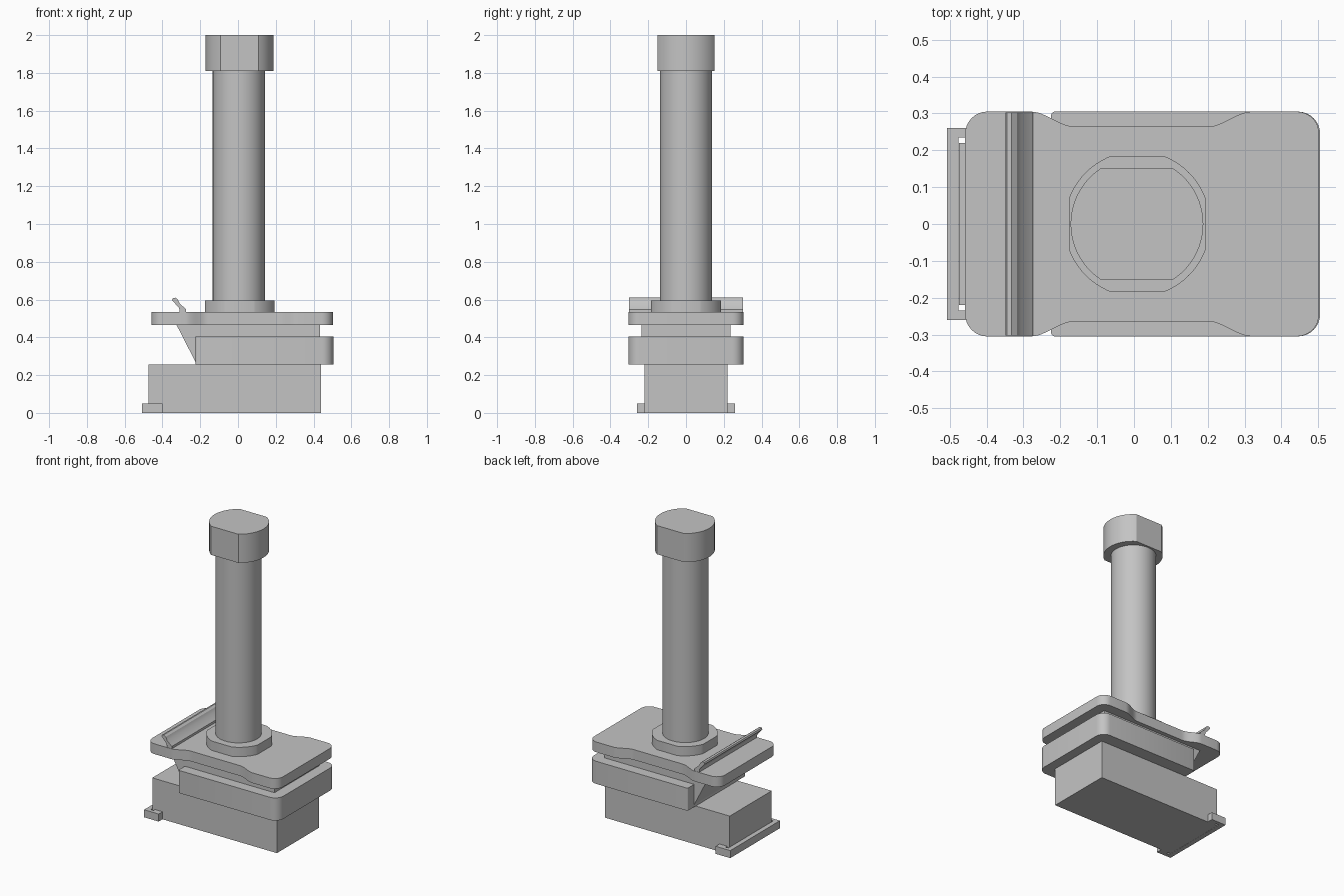
import bpy, bmesh, math

cube = bpy.data.objects.get("Cube")
if cube:
    bpy.data.objects.remove(cube, do_unlink=True)

grey = bpy.data.materials.new("plain grey")
grey.use_nodes = True
colour = (0.55, 0.55, 0.55, 1)
grey.diffuse_color = colour
grey.node_tree.nodes["Principled BSDF"].inputs["Base Color"].default_value = colour


def extrude(name, outline, low, high, axis="z"):
    """Extrude an (x, y) outline along z, or an (x, z) outline along y."""
    place = (lambda p, h: (p[0], p[1], h)) if axis == "z" else (lambda p, h: (p[0], h, p[1]))
    bm = bmesh.new()
    base = bm.faces.new([bm.verts.new(place(p, low)) for p in outline])
    moved = bmesh.ops.extrude_face_region(bm, geom=[base])["geom"]
    shift = place((0, 0), high - low)
    bmesh.ops.translate(bm, vec=shift, verts=[g for g in moved if isinstance(g, bmesh.types.BMVert)])
    bmesh.ops.recalc_face_normals(bm, faces=bm.faces)
    mesh = bpy.data.meshes.new(name)
    bm.to_mesh(mesh)
    bm.free()
    mesh.materials.append(grey)
    obj = bpy.data.objects.new(name, mesh)
    bpy.context.collection.objects.link(obj)
    bpy.ops.object.select_all(action="DESELECT")
    obj.select_set(True)
    bpy.context.view_layer.objects.active = obj
    bpy.ops.object.shade_smooth_by_angle(angle=math.radians(25))
    return obj


def box(name, x0, x1, y0, y1, z0, z1):
    return extrude(name, [(x0, y0), (x1, y0), (x1, y1), (x0, y1)], z0, z1)


def arc(cx, cy, r, start, steps=8):
    """Quarter turn, anticlockwise from a start angle in degrees."""
    angles = [math.radians(start + 90 * i / steps) for i in range(steps + 1)]
    return [(cx + r * math.cos(a), cy + r * math.sin(a)) for a in angles]


def flat_circle(cx, r, flat_x, flat_y, steps=72):
    """Circle with its sides cut flat at the given half widths."""
    cuts = [math.acos(min(1, flat_x / r)), math.asin(min(1, flat_y / r))]
    angles = {round(2 * math.pi * i / steps, 5) for i in range(steps)}
    for c in cuts:
        angles |= {round(a % (2 * math.pi), 5) for a in (c, math.pi - c, math.pi + c, -c)}
    points = []
    for a in sorted(angles):
        x, y = r * math.cos(a), r * math.sin(a)
        if abs(x) < flat_x + 0.0001 and abs(y) < flat_y + 0.0001:
            points.append((cx + x, y))
    return points


# Switch body and its end clip
box("base_body", -0.475, 0.44, -0.22, 0.22, 0, 0.255)
box("clip_bar", -0.507, -0.476, -0.26, 0.26, 0, 0.05)
for side, name in ((1, "left"), (-1, "right")):
    y0, y1 = sorted((side * 0.235, side * 0.26))
    box("clip_arm_" + name, -0.478, -0.40, y0, y1, 0, 0.05)
    y0, y1 = sorted((side * 0.215, side * 0.24))
    box("clip_root_" + name, -0.455, -0.40, y0, y1, 0, 0.05)

# Collar with large rounded corners at one end
half = [(0.505, 0)] + arc(0.445, 0.245, 0.06, 0) + arc(-0.215, 0.295, 0.01, 90, 3)
extrude("collar", half + [(x, -y) for x, y in reversed(half[1:])], 0.255, 0.405)

# Neck between collar and plate, with a sloping end
extrude("neck", [(-0.325, 0.465), (-0.218, 0.256), (-0.1, 0.256), (-0.1, 0.4),
                 (0.433, 0.4), (0.433, 0.465)], -0.236, 0.236, "y")


# Top plate, waisted along both long sides
def ease(t):
    t = max(0, min(1, t))
    return t * t * (3 - 2 * t)


xs = [0.32 - 0.6 * i / 60 for i in range(61)]
waist = [(x, 0.305 - 0.041 * min(ease((x + 0.28) / 0.12), ease((0.32 - x) / 0.12))) for x in xs]
half = arc(0.442, 0.245, 0.06, 0) + waist + arc(-0.398, 0.245, 0.06, 90)
extrude("top_plate", half + [(x, -y) for x, y in reversed(half)], 0.465, 0.533)

# Raised lip across the plate
extrude("plate_lip", [(-0.308, 0.53), (-0.274, 0.53), (-0.274, 0.548), (-0.308, 0.578),
                      (-0.318, 0.6), (-0.332, 0.61), (-0.345, 0.607), (-0.349, 0.597),
                      (-0.312, 0.555)], -0.303, 0.303, "y")

# Stem: flange, shaft and cap
extrude("stem_flange", flat_circle(0.009, 0.198, 0.185, 0.184), 0.53, 0.595)
extrude("stem_shaft", flat_circle(0.004, 0.138, 1, 1), 0.59, 1.815)
extrude("stem_cap", flat_circle(0.008, 0.18, 1, 0.15), 1.81, 2.0)
